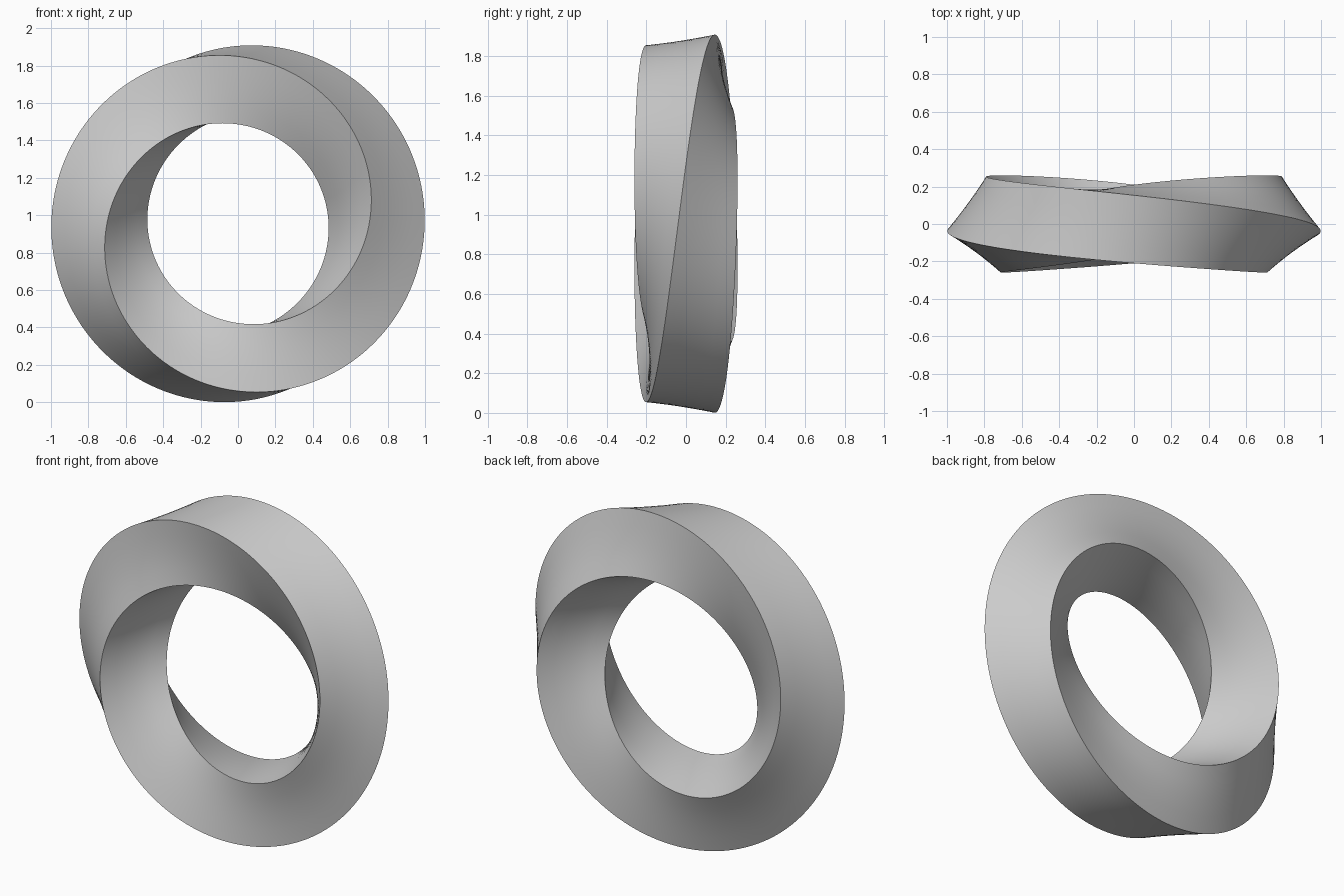
import bpy, bmesh
from math import sin, cos, pi, radians

if "Cube" in bpy.data.objects:
    bpy.data.objects.remove(bpy.data.objects["Cube"])

R, D = 0.741, 0.26          # ring radius, half diagonal of the square section
CENTRE_Z = 0.9545
SEGS, CUTS = 256, 4         # steps round the ring, strips per square side
PHASE = radians(-8.8)
N = 4 * CUTS

# Square section outline, corners first on each side
corners = [(cos(i * pi / 2) * D, sin(i * pi / 2) * D) for i in range(4)]
section = []
for i in range(4):
    (ax, ay), (bx, by) = corners[i], corners[(i + 1) % 4]
    for k in range(CUTS):
        f = k / CUTS
        section.append((ax + (bx - ax) * f, ay + (by - ay) * f))

# Sweep the section round the y axis, turning half a turn in all
bm = bmesh.new()
rings = []
for s in range(SEGS):
    t = 2 * pi * s / SEGS
    a = PHASE + t / 2
    ring = []
    for u, v in section:
        r = R + u * cos(a) - v * sin(a)
        y = u * sin(a) + v * cos(a)
        ring.append(bm.verts.new((r * cos(t), y, CENTRE_Z + r * sin(t))))
    rings.append(ring)

# The last ring joins the first one half a section further round
for s in range(SEGS):
    p = rings[s]
    q = rings[s + 1] if s + 1 < SEGS else rings[0][N // 2:] + rings[0][:N // 2]
    for j in range(N):
        k = (j + 1) % N
        bm.faces.new((p[j], p[k], q[k], q[j]))
bmesh.ops.recalc_face_normals(bm, faces=bm.faces)

mesh = bpy.data.meshes.new("twisted_ring")
bm.to_mesh(mesh)
bm.free()
ring_obj = bpy.data.objects.new("twisted_ring", mesh)
bpy.context.collection.objects.link(ring_obj)

# Smooth faces with crisp square edges
bpy.context.view_layer.objects.active = ring_obj
ring_obj.select_set(True)
bpy.ops.object.shade_smooth_by_angle(angle=radians(35))
